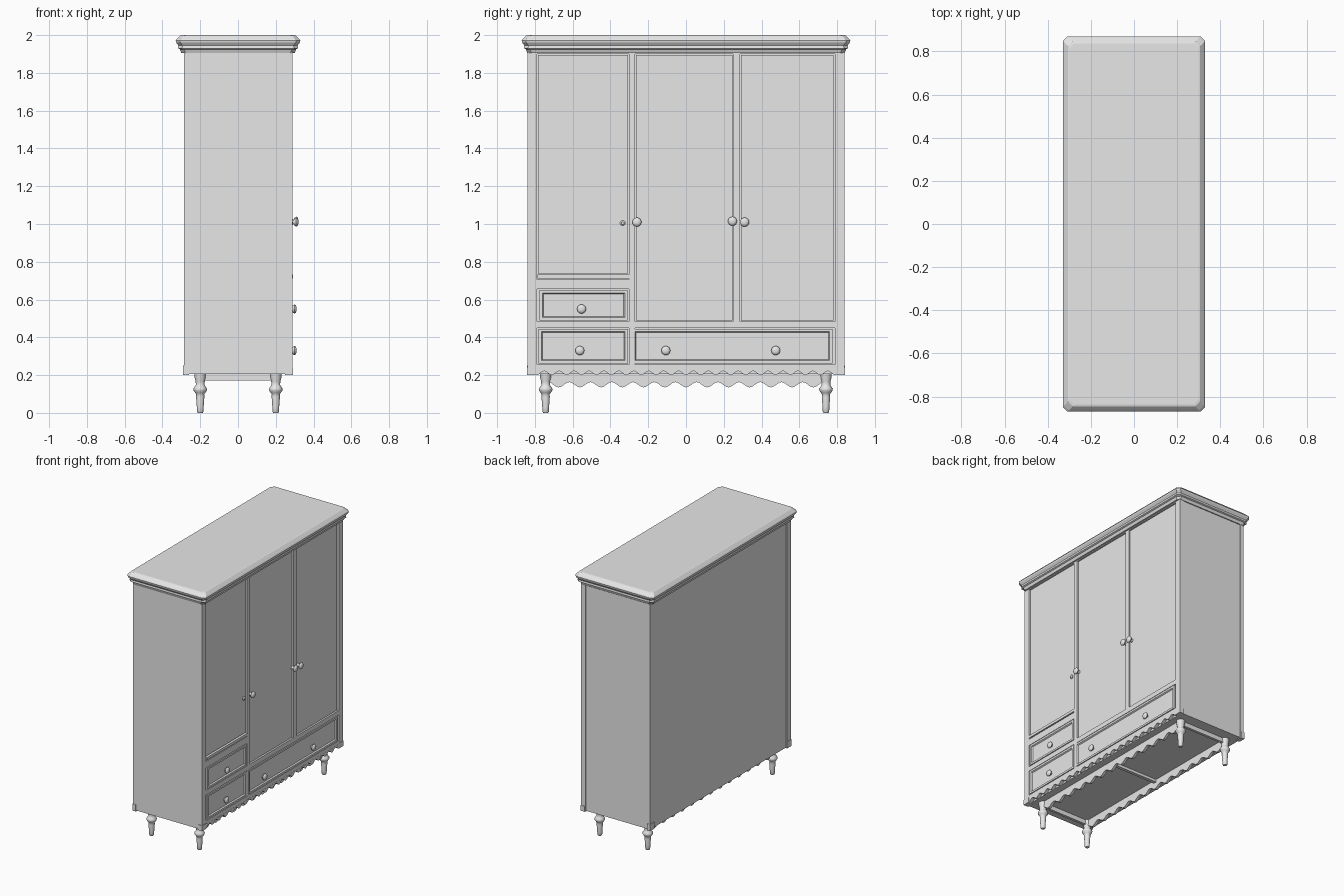
import bpy, bmesh, math

if "Cube" in bpy.data.objects:
    bpy.data.objects.remove(bpy.data.objects["Cube"])

mat = bpy.data.materials.new("pale grey paint")
mat.diffuse_color = (0.8, 0.8, 0.8, 1)
mat.use_nodes = True
mat.node_tree.nodes["Principled BSDF"].inputs["Base Color"].default_value = mat.diffuse_color


def finish(name, bm, smooth=False):
    bmesh.ops.recalc_face_normals(bm, faces=bm.faces[:])
    me = bpy.data.meshes.new(name)
    bm.to_mesh(me)
    bm.free()
    me.materials.append(mat)
    ob = bpy.data.objects.new(name, me)
    bpy.context.collection.objects.link(ob)
    if smooth:
        bpy.ops.object.select_all(action='DESELECT')
        ob.select_set(True)
        bpy.context.view_layer.objects.active = ob
        bpy.ops.object.shade_smooth_by_angle(angle=math.radians(40))
    return ob


def box(name, x, y, z, inset=0, depth=0):
    """Box from (min, max) ranges; the +x face may get a sunken panel."""
    bm = bmesh.new()
    bmesh.ops.create_cube(bm, size=1)
    for v in bm.verts:
        v.co = [r[0] if c < 0 else r[1] for r, c in zip((x, y, z), v.co)]
    if inset:
        bm.normal_update()
        front = [f for f in bm.faces if f.normal.x > 0.9]
        bmesh.ops.inset_region(bm, faces=front, thickness=inset)
        bmesh.ops.inset_region(bm, faces=front, thickness=0.008, depth=-depth)
    return finish(name, bm)


def lathe(name, profile, loc, along_x=False, n=16):
    """Turned part from (radius, height) points."""
    bm = bmesh.new()
    rings = []
    for r, h in profile:
        ring = []
        for i in range(n):
            a = 2 * math.pi * i / n
            p = (r * math.cos(a), r * math.sin(a), h)
            ring.append(bm.verts.new((p[2], p[0], p[1]) if along_x else p))
        rings.append(ring)
    for a, b in zip(rings, rings[1:]):
        for i in range(n):
            j = (i + 1) % n
            bm.faces.new((a[i], a[j], b[j], b[i]))
    bm.faces.new(rings[0])
    bm.faces.new(rings[-1])
    ob = finish(name, bm, True)
    ob.location = loc
    return ob


def scallop(name, x, y, top, mid, amp, waves):
    """Upright board whose lower edge is a wave."""
    bm = bmesh.new()
    n = waves * 8
    rows = []
    for i in range(n + 1):
        t = i / n
        yy = y[0] + (y[1] - y[0]) * t
        zz = mid + amp * math.cos(2 * math.pi * waves * t)
        rows.append([bm.verts.new(p) for p in
                     ((x[0], yy, top), (x[1], yy, top), (x[1], yy, zz), (x[0], yy, zz))])
    for a, b in zip(rows, rows[1:]):
        for k in range(4):
            m = (k + 1) % 4
            bm.faces.new((a[k], a[m], b[m], b[k]))
    bm.faces.new(rows[0])
    bm.faces.new(rows[-1])
    return finish(name, bm, True)


# carcass and back edges
box("carcass", (-0.282, 0.265), (-0.835, 0.832), (0.205, 1.94))
for s, nm in ((-1, "left"), (1, "right")):
    ys = sorted((s * 0.838, s * 0.79))
    box(nm + "_front_stile", (0.25, 0.288), ys, (0.2, 1.93))
    box(nm + "_back_stile", (-0.287, -0.26), ys, (0.2, 1.93))
    ys = sorted((s * 0.842, s * 0.79))
    box(nm + "_front_foot_block", (0.255, 0.291), ys, (0.2, 0.24))
    box(nm + "_back_foot_block", (-0.291, -0.265), ys, (0.2, 0.25))

# cornice: stacked moulded outline with clipped corners
bm = bmesh.new()
loops = []
for d, z in ((0.03, 1.905), (0.022, 1.925), (0.012, 1.93), (0.014, 1.945), (0.002, 1.962),
             (0, 1.972), (0.006, 1.98), (0.024, 1.998), (0.032, 2.0)):
    X, Y, c = 0.33 - d, 0.87 - d, 0.022
    pts = ((X, -Y + c), (X, Y - c), (X - c, Y), (-X + c, Y),
           (-X, Y - c), (-X, -Y + c), (-X + c, -Y), (X - c, -Y))
    loops.append([bm.verts.new((px, py, z)) for px, py in pts])
for a, b in zip(loops, loops[1:]):
    for i in range(8):
        j = (i + 1) % 8
        bm.faces.new((a[i], a[j], b[j], b[i]))
bm.faces.new(loops[0])
bm.faces.new(loops[-1])
finish("cornice", bm)

# front frame
F = (0.25, 0.287)
box("top_rail", F, (-0.79, 0.79), (1.9, 1.935))
box("left_divider", F, (-0.303, -0.27), (0.25, 1.9))
box("right_divider", F, (0.25, 0.287), (0.485, 1.9))
box("middle_rail", F, (-0.79, 0.79), (0.45, 0.485))
box("upper_drawer_rail", F, (-0.79, -0.303), (0.655, 0.705))
box("door_sill", (0.25, 0.29), (-0.785, -0.303), (0.712, 0.732))
box("bottom_rail", F, (-0.79, 0.79), (0.225, 0.257))

# doors
D = (0.25, 0.28)
box("left_door", D, (-0.783, -0.308), (0.738, 1.895))
box("middle_door", D, (-0.265, 0.246), (0.49, 1.895))
box("right_door", D, (0.291, 0.78), (0.49, 1.895))

# drawers with sunken panels
W = (0.25, 0.289)
box("upper_drawer", W, (-0.775, -0.31), (0.49, 0.65), 0.02, 0.009)
box("lower_left_drawer", W, (-0.78, -0.308), (0.262, 0.445), 0.02, 0.009)
box("lower_wide_drawer", W, (-0.284, 0.775), (0.262, 0.445), 0.02, 0.009)

# knobs
knob = ((0.014, 0), (0.010, 0.012), (0.012, 0.018), (0.021, 0.024),
        (0.024, 0.031), (0.020, 0.038), (0.010, 0.042))
for i, (y, z) in enumerate(((-0.26, 1.01), (0.246, 1.015), (0.31, 1.01))):
    lathe(f"door_knob_{i + 1}", knob, (0.277, y, z), True)
lathe("left_door_keyhole", ((0.014, 0), (0.014, 0.008), (0.007, 0.014)),
      (0.278, -0.335, 1.005), True)
for i, (y, z) in enumerate(((-0.553, 0.55), (-0.562, 0.33), (-0.107, 0.33), (0.475, 0.33))):
    lathe(f"drawer_knob_{i + 1}", knob, (0.268, y, z), True)

# scalloped trims: one under the front, one pair between the legs
scallop("front_scalloped_trim", (0.265, 0.288), (-0.79, 0.79), 0.23, 0.211, -0.011, 20)
for s, nm in ((-1, "back"), (1, "front")):
    scallop(nm + "_scalloped_apron", sorted((s * 0.19, s * 0.21)), (-0.73, 0.73),
            0.21, 0.149, 0.014, 13)
for s, nm in ((-1, "left"), (1, "right")):
    box(nm + "_apron", (-0.2, 0.2), sorted((s * 0.73, s * 0.75)), (0.172, 0.21))
box("cross_brace", (-0.2, 0.2), (-0.012, 0.012), (0.185, 0.21))

# turned legs
leg = ((0.013, 0), (0.017, 0.006), (0.018, 0.03), (0.022, 0.085), (0.021, 0.098),
       (0.026, 0.105), (0.035, 0.118), (0.036, 0.128), (0.028, 0.14), (0.023, 0.148),
       (0.024, 0.165), (0.029, 0.185), (0.031, 0.21))
for x in (-0.2, 0.2):
    for y in (-0.743, 0.741):
        lathe(("front" if x > 0 else "back") + ("_left_leg" if y < 0 else "_right_leg"),
              leg, (x, y, 0))
